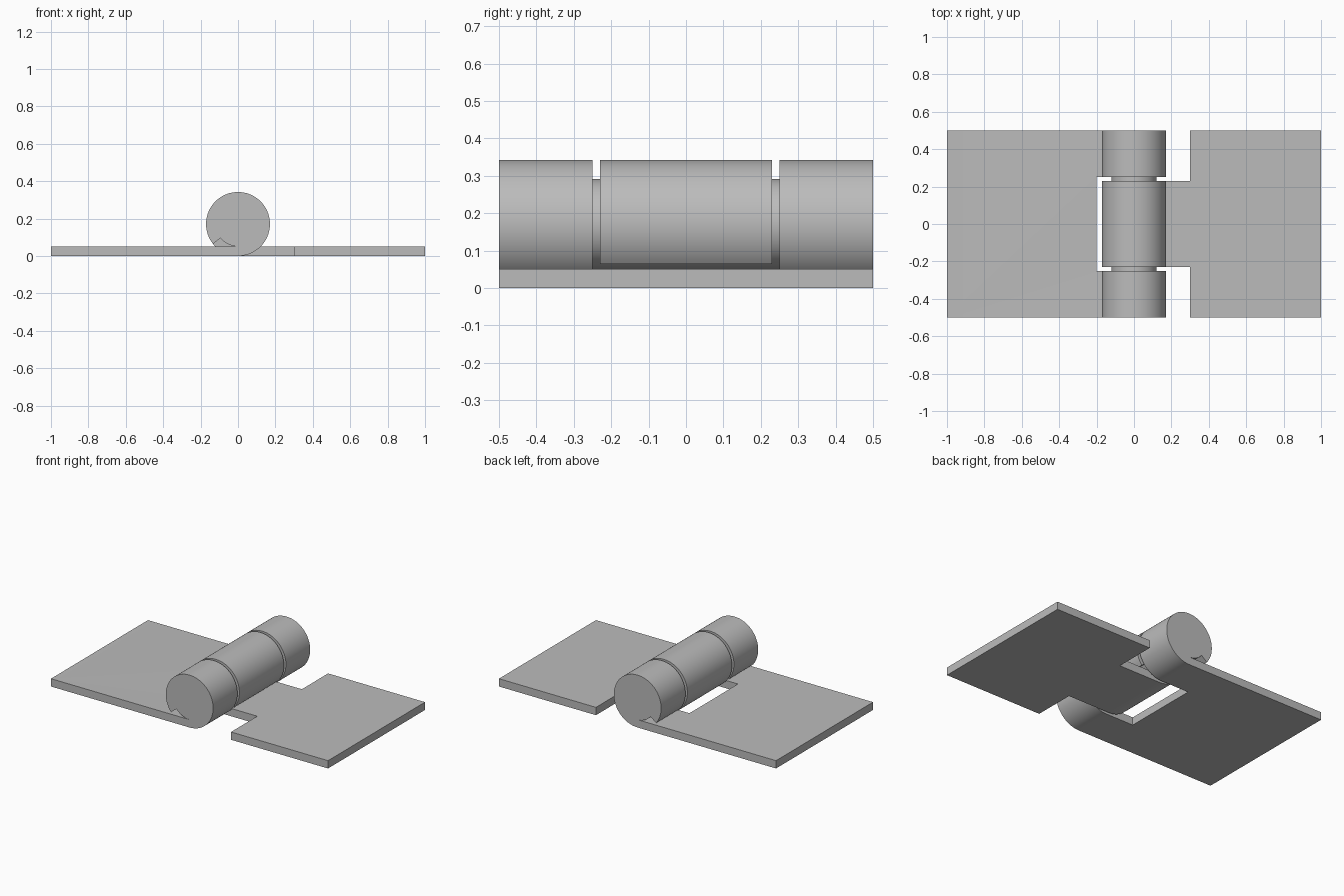
import bpy, bmesh
from math import sin, cos, radians

default = bpy.data.objects.get("Cube")
if default:
    bpy.data.objects.remove(default, do_unlink=True)

R, T = 0.171, 0.051          # barrel radius, sheet thickness
PIN_R = R - T
SWEEP, STEPS = 308.5, 60     # how far the sheet curls round the pin

steel = bpy.data.materials.new("grey_steel")
steel.use_nodes = True
steel.diffuse_color = (0.5, 0.5, 0.5, 1)
steel.node_tree.nodes["Principled BSDF"].inputs["Base Color"].default_value = (0.5, 0.5, 0.5, 1)


def arc(radius, steps, sweep):
    """Points counter-clockwise from the bottom of the barrel."""
    angles = [radians(-90 + sweep * i / steps) for i in range(steps + 1)]
    return [(radius * cos(a), R + radius * sin(a)) for a in angles]


def prism(name, profile, y0, y1):
    """Extrude an xz outline along y."""
    bm = bmesh.new()
    face = bm.faces.new([bm.verts.new((x, y0, z)) for x, z in profile])
    grown = bmesh.ops.extrude_face_region(bm, geom=[face])["geom"]
    verts = [g for g in grown if isinstance(g, bmesh.types.BMVert)]
    bmesh.ops.translate(bm, verts=verts, vec=(0, y1 - y0, 0))
    bmesh.ops.recalc_face_normals(bm, faces=bm.faces)
    mesh = bpy.data.meshes.new(name)
    bm.to_mesh(mesh)
    bm.free()
    mesh.materials.append(steel)
    obj = bpy.data.objects.new(name, mesh)
    bpy.context.collection.objects.link(obj)
    return obj


def activate(obj):
    bpy.ops.object.select_all(action='DESELECT')
    obj.select_set(True)
    bpy.context.view_layer.objects.active = obj


def smooth(obj):
    activate(obj)
    bpy.ops.object.shade_smooth_by_angle(angle=radians(30))


def leaf(name, side, x_cut, cut_ranges):
    """Flat plate rolled into a knuckle, with slots cut from the knuckle edge."""
    outline = [(-1, 0)] + arc(R, STEPS, SWEEP) + arc(PIN_R, STEPS, SWEEP)[::-1] + [(-1, T)]
    obj = prism(name, [(-side * x, z) for x, z in outline], -0.5, 0.5)
    for y0, y1 in cut_ranges:
        box = [(side * x_cut, -1), (-side, -1), (-side, 1), (side * x_cut, 1)]
        cutter = prism("slot_cutter", box, y0, y1)
        cutter.hide_render = True
        mod = obj.modifiers.new("slot", 'BOOLEAN')
        mod.operation, mod.solver, mod.object = 'DIFFERENCE', 'EXACT', cutter
        activate(obj)
        bpy.ops.object.modifier_apply(modifier=mod.name)
        bpy.data.objects.remove(cutter, do_unlink=True)
    smooth(obj)


# Leaf with two outer knuckles, then leaf with the single middle knuckle
leaf("right_leaf", -1, 0.2, [(-0.25, 0.25)])
leaf("left_leaf", 1, 0.3, [(-1, -0.23), (0.23, 1)])

# Pin through all knuckles, flush with the ends
smooth(prism("hinge_pin", arc(PIN_R, 70, 360)[:-1], -0.5, 0.5))
